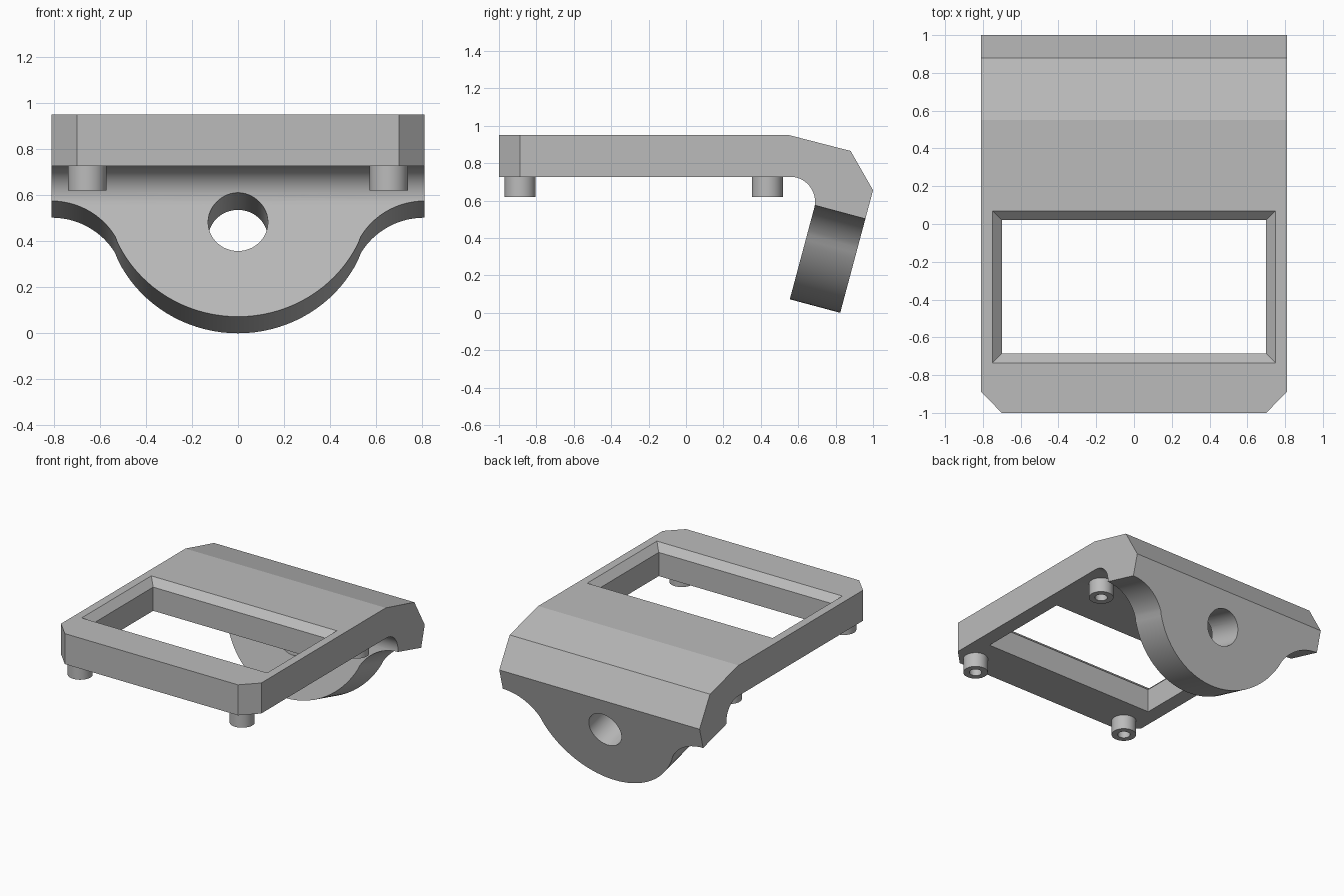
import bpy
import bmesh
from math import sin, cos, pi, radians
from mathutils import Vector

cube = bpy.data.objects.get("Cube")
if cube:
    bpy.data.objects.remove(cube, do_unlink=True)

grey = bpy.data.materials.new("plain grey")
grey.use_nodes = True
GREY = (0.5, 0.5, 0.5, 1)
grey.diffuse_color = GREY
grey.node_tree.nodes["Principled BSDF"].inputs["Base Color"].default_value = GREY


def loft(name, rings):
    """Solid skinned through rings of equal length, capped at both ends."""
    bm = bmesh.new()
    rows = [[bm.verts.new(p) for p in ring] for ring in rings]
    n = len(rows[0])
    for a, b in zip(rows, rows[1:]):
        for i in range(n):
            j = (i + 1) % n
            bm.faces.new((a[i], a[j], b[j], b[i]))
    bm.faces.new(rows[0])
    bm.faces.new(rows[-1])
    bmesh.ops.recalc_face_normals(bm, faces=bm.faces)
    mesh = bpy.data.meshes.new(name)
    bm.to_mesh(mesh)
    bm.free()
    mesh.materials.append(grey)
    obj = bpy.data.objects.new(name, mesh)
    bpy.context.collection.objects.link(obj)
    return obj


def activate(obj):
    bpy.ops.object.select_all(action='DESELECT')
    obj.select_set(True)
    bpy.context.view_layer.objects.active = obj


def cut(target, cutter):
    mod = target.modifiers.new("cut", 'BOOLEAN')
    mod.operation = 'DIFFERENCE'
    mod.solver = 'EXACT'
    mod.object = cutter
    activate(target)
    bpy.ops.object.modifier_apply(modifier=mod.name)
    bpy.data.objects.remove(cutter, do_unlink=True)


def arc(cx, cy, r, start, end, n):
    return [(cx + r * cos(radians(start + (end - start) * i / n)),
             cy + r * sin(radians(start + (end - start) * i / n))) for i in range(n + 1)]


def circle(cx, cy, r, n=48):
    return arc(cx, cy, r, 0, 360, n)[:-1]


def rect(x, y0, y1, z):
    return [(-x, y0, z), (x, y0, z), (x, y1, z), (-x, y1, z)]


# Frame of the tilted tab: lowest front point, up direction, backward normal
TILT = radians(15)
ORIGIN = Vector((0, 0.555, 0.072))
UP = Vector((0, sin(TILT), cos(TILT)))
BACK = Vector((0, cos(TILT), -sin(TILT)))
THICK, WIDTH, TOP, UNDER = 0.279, 0.81, 0.95, 0.727


def tab_point(x, v, w):
    return ORIGIN + Vector((x, 0, 0)) + UP * v + BACK * w


# Bent plate: side profile pulled across the width
low_front, low_back = tab_point(0, -0.05, 0), tab_point(0, -0.05, THICK)
profile = [(-1, UNDER), (-1, TOP), (0.55, TOP), (0.88, 0.865), (1, 0.655),
           low_back.yz, low_front.yz]
profile += arc(0.557, 0.594, 0.133, -15, 90, 14)
body = loft("bent_plate", [[(x, y, z) for y, z in profile] for x in (-WIDTH, WIDTH)])

# Rounded tab outline: convex lobe flowing into concave shoulders
SWEEP, LOBE = 64.5, 0.578
lobe = arc(0, LOBE, LOBE, -90, -90 + SWEEP, 18)
r = (WIDTH - lobe[-1][0]) / sin(radians(SWEEP))
shoulder = arc(WIDTH, 0.52 - r, r, 90 + SWEEP, 90, 14)
half = lobe + shoulder[1:] + [(0.9, 0.52), (0.9, -0.2)]
outline = half + [(-x, v) for x, v in reversed(half[1:])]
cut(body, loft("tab_cutter", [[tab_point(x, v, w) for x, v in outline] for w in (-0.1, 0.4)]))

# Round hole through the tab
hole = circle(0, 0.425, 0.13)
cut(body, loft("hole_cutter", [[tab_point(x, v, w) for x, v in hole] for w in (-0.1, 0.4)]))

# Window with a bevelled upper rim
cut(body, loft("window_cutter", [rect(0.70, -0.685, 0.02, 0.6),
                                 rect(0.70, -0.685, 0.02, TOP - 0.05),
                                 rect(0.75, -0.735, 0.07, TOP),
                                 rect(0.75, -0.735, 0.07, TOP + 0.1)]))

# Clipped front corners
for side in (-1, 1):
    corner = [(0.7 - 0.1, -1.1), (0.7, -1), (WIDTH, -0.888), (0.91, -0.786), (0.91, -1.1)]
    cut(body, loft("corner_cutter", [[(side * x, y, z) for x, y in corner] for z in (0.6, 1.1)]))

# Hollow pegs under the plate
parts = [body]
for side, label in ((-1, "right"), (1, "left")):
    for y, place in ((-0.887, "front"), (0.435, "rear")):
        rings = [(0.083, UNDER + 0.01), (0.083, 0.62), (0.042, 0.62), (0.042, 0.72)]
        parts.append(loft(f"{place}_{label}_peg",
                          [[(px, py, z) for px, py in circle(side * 0.655, y, rad)]
                           for rad, z in rings]))

# Smooth curves, crisp edges
for part in parts:
    activate(part)
    bpy.ops.object.shade_smooth_by_angle(angle=radians(12))
